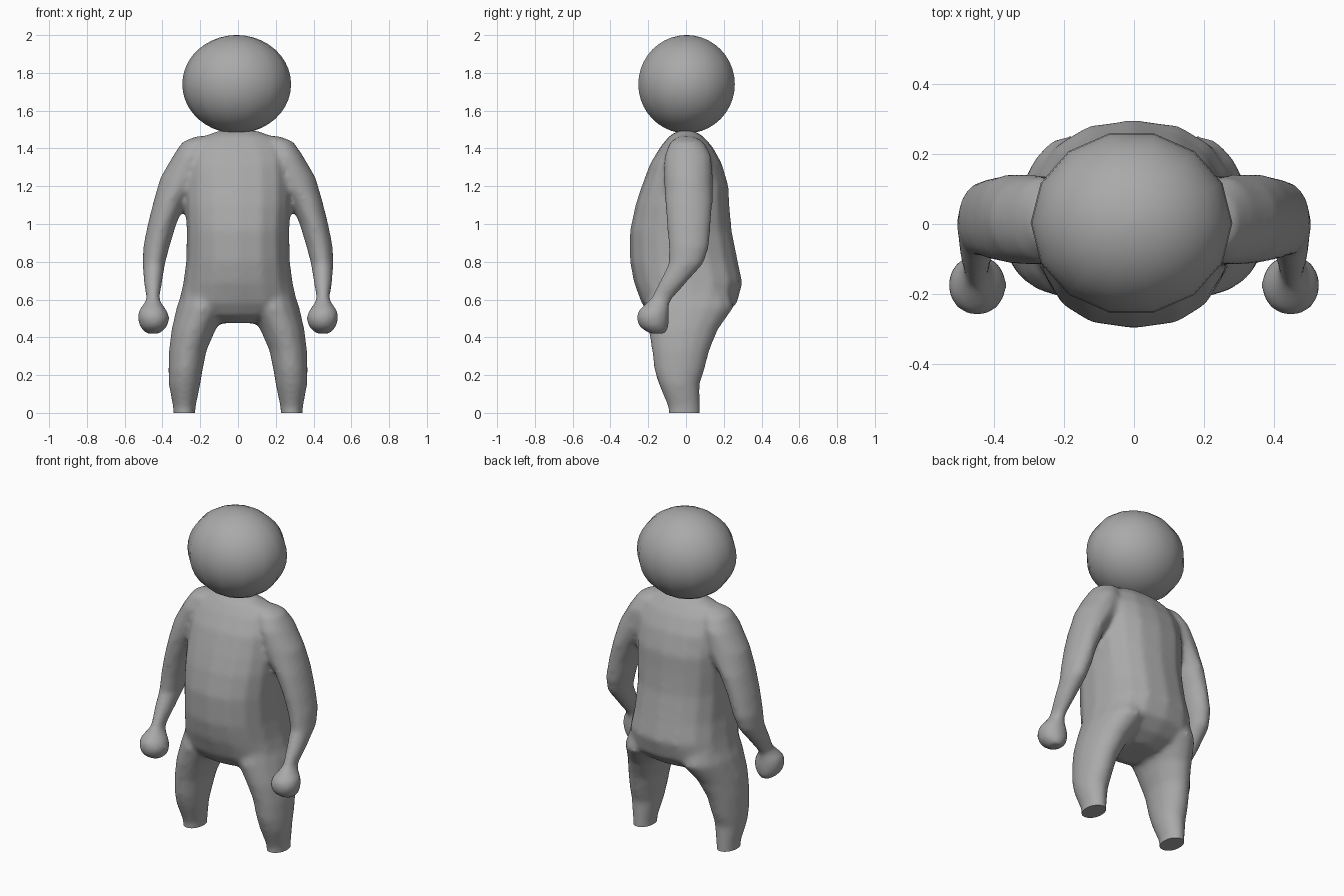
import bpy, bmesh, math

if "Cube" in bpy.data.objects:
    bpy.data.objects.remove(bpy.data.objects["Cube"])

grey = bpy.data.materials.new("plain grey")
grey.diffuse_color = (0.4, 0.4, 0.4, 1)
grey.use_nodes = True
grey.node_tree.nodes["Principled BSDF"].inputs["Base Color"].default_value = grey.diffuse_color


def loft(bm, rings, sides=16, power=2.0):
    """Closed tube through horizontal rings given as (cx, cy, z, rx, ry)."""
    loops = []
    for cx, cy, z, rx, ry in rings:
        loop = []
        for i in range(sides):
            a = 2 * math.pi * i / sides
            c, s = math.cos(a), math.sin(a)
            x = math.copysign(abs(c) ** (2 / power), c) if abs(c) > 1e-6 else 0
            y = math.copysign(abs(s) ** (2 / power), s) if abs(s) > 1e-6 else 0
            loop.append(bm.verts.new((cx + rx * x, cy + ry * y, z)))
        loops.append(loop)
    faces = [bm.faces.new(loops[0]), bm.faces.new(loops[-1])]
    for a, b in zip(loops, loops[1:]):
        for i in range(sides):
            j = (i + 1) % sides
            faces.append(bm.faces.new((a[i], a[j], b[j], b[i])))
    bmesh.ops.recalc_face_normals(bm, faces=faces)


def make_object(name, bm):
    mesh = bpy.data.meshes.new(name)
    bm.to_mesh(mesh)
    bm.free()
    mesh.materials.append(grey)
    obj = bpy.data.objects.new(name, mesh)
    bpy.context.collection.objects.link(obj)
    return obj


def smooth(obj, degrees):
    bpy.ops.object.select_all(action='DESELECT')
    obj.select_set(True)
    bpy.context.view_layer.objects.active = obj
    bpy.ops.object.shade_smooth_by_angle(angle=math.radians(degrees))


# Torso: (z, half width, front y, back y)
torso = [(1.495, .10, -.04, .04), (1.465, .18, -.09, .09),
         (1.41, .24, -.135, .14), (1.32, .275, -.19, .19),
         (1.2, .28, -.235, .225), (1.1, .28, -.268, .23),
         (.965, .272, -.297, .242), (.8, .275, -.297, .275),
         (.69, .29, -.276, .299), (.58, .315, -.235, .27),
         (.515, .22, -.19, .20), (.475, .10, -.10, .12)]

# Arm and rounded fist: (cx, cy, z, rx, ry)
arm = [(.18, 0, 1.465, .04, .04), (.215, .005, 1.435, .08, .09),
       (.25, .01, 1.36, .095, .125), (.29, .012, 1.245, .122, .13),
       (.36, .015, 1.12, .088, .127), (.402, .015, 1.0, .076, .117),
       (.432, .015, .88, .07, .108), (.446, 0, .79, .06, .093),
       (.45, -.07, .69, .049, .073), (.45, -.13, .605, .034, .058),
       (.451, -.155, .575, .05, .065), (.451, -.172, .54, .077, .082),
       (.447, -.176, .5, .086, .088), (.447, -.17, .455, .073, .078),
       (.45, -.15, .42, .038, .045)]

# Leg, running a little below the floor before being trimmed
leg = [(.19, .02, .68, .09, .20), (.185, .02, .56, .14, .235),
       (.235, -.015, .44, .117, .185), (.266, -.028, .33, .1, .153),
       (.278, -.035, .225, .091, .133), (.283, -.036, .15, .084, .108),
       (.284, -.01, .03, .06, .084), (.284, -.008, -.08, .056, .084)]

bm = bmesh.new()
loft(bm, [(0, (f + b) / 2, z, w, (b - f) / 2) for z, w, f, b in torso],
     power=2.4)
for side in (1, -1):
    for limb in (arm, leg):
        loft(bm, [(side * r[0],) + r[1:] for r in limb])
body = make_object("body", bm)

# Fuse torso and limbs into one soft skin
remesh = body.modifiers.new("fuse", 'REMESH')
remesh.mode = 'VOXEL'
remesh.voxel_size = 0.014
soften = body.modifiers.new("soften", 'SMOOTH')
soften.factor = 0.5
soften.iterations = 10

# Trim the feet flat on the floor
graph = bpy.context.evaluated_depsgraph_get()
bm = bmesh.new()
bm.from_mesh(body.evaluated_get(graph).to_mesh())
cut = bmesh.ops.bisect_plane(bm, geom=bm.verts[:] + bm.edges[:] + bm.faces[:],
                             plane_co=(0, 0, 0), plane_no=(0, 0, 1),
                             clear_inner=True)
rim = [e for e in cut["geom_cut"] if isinstance(e, bmesh.types.BMEdge)]
bmesh.ops.holes_fill(bm, edges=rim, sides=0)
body.modifiers.clear()
bm.to_mesh(body.data)
bm.free()
smooth(body, 50)

# Head: slightly wide ball with a fourteen-sided outline
bm = bmesh.new()
steps = 20
rings = []
for i in range(steps + 1):
    t = math.pi * min(max(i / steps, .01), .99)
    rings.append((-.007, .003, 1.74 - .26 * math.cos(t),
                  .288 * math.sin(t), .262 * math.sin(t)))
loft(bm, rings, sides=14)
smooth(make_object("head", bm), 60)
